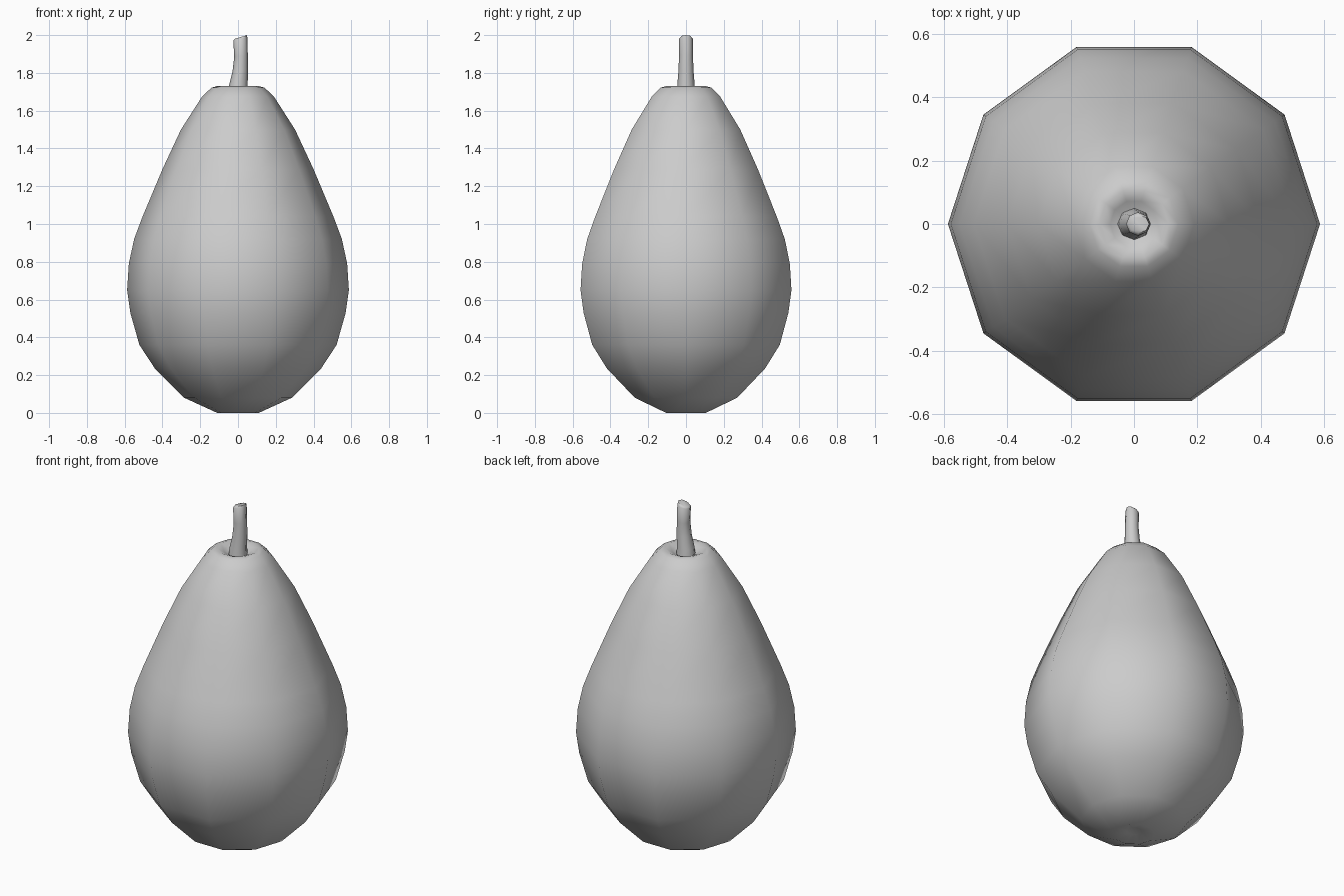
import bpy, bmesh
from math import cos, sin, tau, radians

if "Cube" in bpy.data.objects:
    bpy.data.objects.remove(bpy.data.objects["Cube"])


def loft(name, rings, sides, angle):
    """Skin rings given as (centre x, z, radius x, radius y, tilt); cap both ends."""
    bm = bmesh.new()
    loops = []
    for cx, z, rx, ry, tilt in rings:
        loops.append([bm.verts.new((cx + rx * cos(tau * i / sides),
                                    ry * sin(tau * i / sides),
                                    z + tilt * cos(tau * i / sides)))
                      for i in range(sides)])
    for a, b in zip(loops, loops[1:]):
        for i in range(sides):
            j = (i + 1) % sides
            bm.faces.new((a[i], a[j], b[j], b[i]))
    bm.faces.new(loops[0][::-1])
    bm.faces.new(loops[-1])
    bmesh.ops.recalc_face_normals(bm, faces=bm.faces)
    mesh = bpy.data.meshes.new(name)
    bm.to_mesh(mesh)
    bm.free()
    obj = bpy.data.objects.new(name, mesh)
    bpy.context.collection.objects.link(obj)
    bpy.ops.object.select_all(action='DESELECT')
    obj.select_set(True)
    bpy.context.view_layer.objects.active = obj
    bpy.ops.object.shade_smooth_by_angle(angle=radians(angle))
    return obj


# Fruit body: ten-sided profile with shallow dimples at both ends
profile = [(0.04, 0.02), (0.11, 0.0), (0.285, 0.08), (0.44, 0.235),
           (0.522, 0.36), (0.57, 0.53), (0.587, 0.65), (0.578, 0.79),
           (0.55, 0.92), (0.505, 1.04), (0.4, 1.29), (0.302, 1.5),
           (0.19, 1.675), (0.14, 1.722), (0.11, 1.73), (0.075, 1.715),
           (0.04, 1.69)]
loft("pear_body", [(0, z, r, r, 0) for r, z in profile], 10, 80)

# Stalk: slightly curved, with a slanted rounded tip
loft("stalk", [(0.0, 1.68, 0.054, 0.051, 0), (0.002, 1.735, 0.049, 0.046, 0),
               (0.012, 1.81, 0.041, 0.04, 0.002),
               (0.016, 1.89, 0.036, 0.037, 0.005),
               (0.012, 1.98, 0.037, 0.037, 0.009),
               (0.015, 1.99, 0.033, 0.028, 0.01)], 8, 50)
